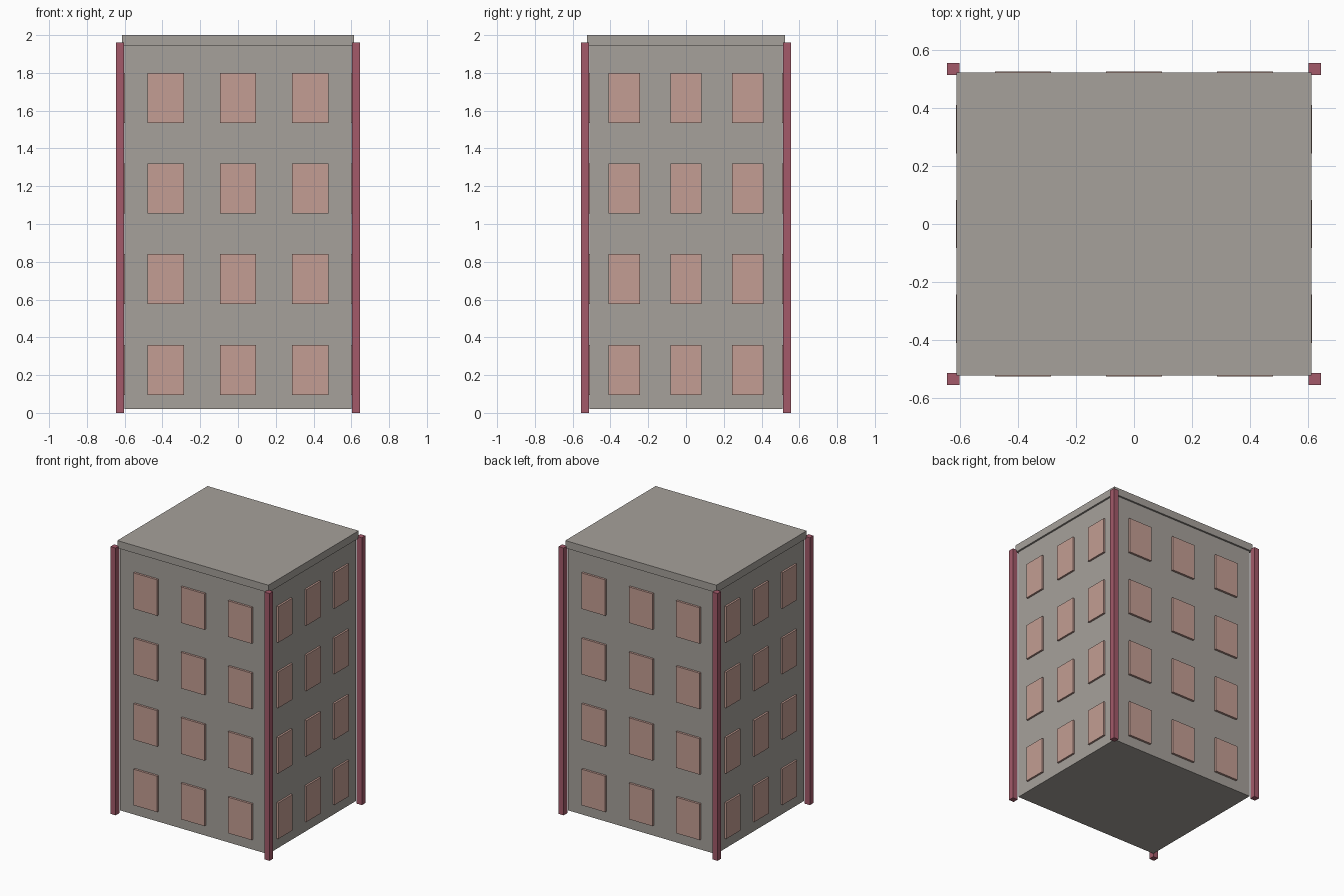
import bpy
import bmesh
from mathutils import Matrix, Vector

default = bpy.data.objects.get("Cube")
if default:
    bpy.data.objects.remove(default, do_unlink=True)


def material(name, srgb):
    color = [((c / 255 + 0.055) / 1.055) ** 2.4 for c in srgb] + [1]
    mat = bpy.data.materials.new(name)
    mat.use_nodes = True
    mat.diffuse_color = color
    bsdf = mat.node_tree.nodes["Principled BSDF"]
    bsdf.inputs["Base Color"].default_value = color
    bsdf.inputs["Roughness"].default_value = 0.8
    return mat


def boxes(name, mat, parts):
    """One object made of boxes, each given by its low and high corner."""
    bm = bmesh.new()
    for low, high in parts:
        low, high = Vector(low), Vector(high)
        place = Matrix.Translation((low + high) / 2) @ Matrix.Diagonal((high - low).to_4d())
        bmesh.ops.create_cube(bm, size=1, matrix=place)
    mesh = bpy.data.meshes.new(name)
    bm.to_mesh(mesh)
    bm.free()
    mesh.materials.append(mat)
    obj = bpy.data.objects.new(name, mesh)
    bpy.context.collection.objects.link(obj)
    return obj


concrete = material("warm grey concrete", (166, 161, 155))
glass = material("dusty pink window", (195, 157, 147))
paint = material("dark rose post", (163, 90, 106))

WALL_X, WALL_Y = 0.6, 0.51
FACE_X, FACE_Y = 0.614, 0.526

# Main block and overhanging roof slab
boxes("building_body", concrete, [((-WALL_X, -WALL_Y, 0.02), (WALL_X, WALL_Y, 1.945))])
boxes("roof_slab", concrete, [((-0.613, -0.523, 1.945), (0.613, 0.523, 2))])

# Corner posts
for sx, side in ((-1, "right"), (1, "left")):
    for sy, end in ((-1, "front"), (1, "back")):
        x, y = sx * 0.624, sy * 0.535
        boxes(f"{end}_{side}_post", paint,
              [((x - 0.021, y - 0.021, 0), (x + 0.021, y + 0.021, 1.96))])

# Four floors of three raised windows on every wall
floors = [0.228 + 0.48 * i for i in range(4)]
HALF_H = 0.132
for sign, end, side in ((-1, "front", "right"), (1, "back", "left")):
    across, along = [], []
    for z in floors:
        for col in (-1, 0, 1):
            x, y = col * 0.383, col * 0.327
            ys = sorted((sign * (WALL_Y - 0.01), sign * FACE_Y))
            xs = sorted((sign * (WALL_X - 0.01), sign * FACE_X))
            across.append(((x - 0.096, ys[0], z - HALF_H), (x + 0.096, ys[1], z + HALF_H)))
            along.append(((xs[0], y - 0.083, z - HALF_H), (xs[1], y + 0.083, z + HALF_H)))
    boxes(f"{end}_windows", glass, across)
    boxes(f"{side}_windows", glass, along)
